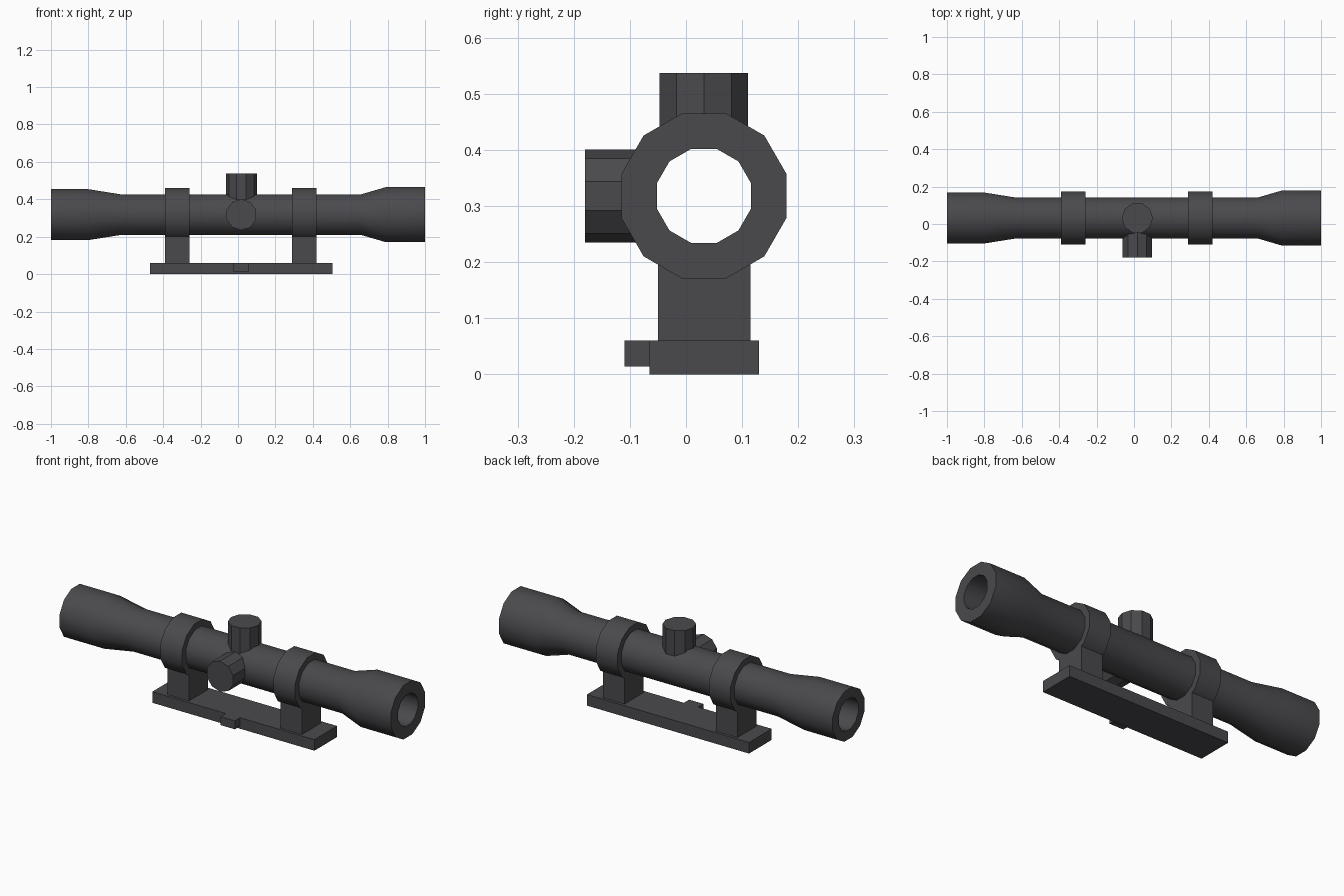
import bpy, bmesh, math
from mathutils import Matrix, Vector

cube = bpy.data.objects.get("Cube")
if cube:
    bpy.data.objects.remove(cube, do_unlink=True)

AXIS_Y, AXIS_Z = 0.032, 0.318      # centre line of the tube
TURRET_X = 0.018
FLAT = math.cos(math.pi / 12)      # flat-to-flat over corner radius, 12 sides

metal = bpy.data.materials.new("dark grey metal")
metal.use_nodes = True
COLOUR = (0.068, 0.066, 0.073, 1)
metal.diffuse_color = COLOUR
metal.node_tree.nodes["Principled BSDF"].inputs["Base Color"].default_value = COLOUR


def add_object(name, bm, smooth=False):
    bmesh.ops.recalc_face_normals(bm, faces=bm.faces)
    mesh = bpy.data.meshes.new(name)
    bm.to_mesh(mesh)
    bm.free()
    mesh.materials.append(metal)
    obj = bpy.data.objects.new(name, mesh)
    bpy.context.collection.objects.link(obj)
    bpy.ops.object.select_all(action='DESELECT')
    obj.select_set(True)
    bpy.context.view_layer.objects.active = obj
    if smooth:
        bpy.ops.object.shade_smooth_by_angle(angle=math.radians(32))
    return obj


def lathe(name, profile, sides=12):
    """Revolve a closed loop of (x, flat radius) points about the tube axis."""
    bm = bmesh.new()
    rings = []
    for i in range(sides):
        a = (i + 0.5) * math.tau / sides
        rings.append([bm.verts.new((x, AXIS_Y + r / FLAT * math.cos(a),
                                    AXIS_Z + r / FLAT * math.sin(a)))
                      for x, r in profile])
    n = len(profile)
    for i in range(sides):
        a, b = rings[i], rings[(i + 1) % sides]
        for j in range(n):
            k = (j + 1) % n
            bm.faces.new((a[j], a[k], b[k], b[j]))
    return add_object(name, bm, smooth=True)


def box(name, lo, hi):
    lo, hi = Vector(lo), Vector(hi)
    bm = bmesh.new()
    bmesh.ops.create_cube(bm, size=1, matrix=Matrix.Translation((lo + hi) / 2)
                          @ Matrix.Diagonal((*(hi - lo), 1)))
    return add_object(name, bm)


def prism(name, sides, radius, depth, matrix):
    bm = bmesh.new()
    bmesh.ops.create_cone(bm, cap_ends=True, segments=sides, radius1=radius,
                          radius2=radius, depth=depth, matrix=matrix)
    return add_object(name, bm)


# Hollow main tube with a flared bell at each end
BORE = 0.084
lathe("scope_tube", [(-1, 0.136), (-0.8, 0.136), (-0.63, 0.109), (0.66, 0.109),
                     (0.79, 0.147), (1, 0.147), (1, BORE), (-1, BORE)])

# Adjustment turrets, trimmed so that they stay clear of the bore
cutter = prism("bore_cutter", 24, 0.097, 1,
               Matrix.Translation((TURRET_X, AXIS_Y, AXIS_Z))
               @ Matrix.Rotation(math.pi / 2, 4, 'Y'))
cutter.hide_render = True


def turret(name, start, end, turn):
    start, end = Vector(start), Vector(end)
    direction = end - start
    matrix = (Matrix.Translation((start + end) / 2)
              @ direction.to_track_quat('Z', 'Y').to_matrix().to_4x4()
              @ Matrix.Rotation(turn, 4, 'Z'))
    obj = prism(name, 10, 0.083, direction.length, matrix)
    trim = obj.modifiers.new("bore trim", 'BOOLEAN')
    trim.operation = 'DIFFERENCE'
    trim.object = cutter
    trim.solver = 'EXACT'
    bpy.ops.object.modifier_apply(modifier=trim.name)


turret("top_turret", (TURRET_X, AXIS_Y, AXIS_Z + 0.04),
       (TURRET_X, AXIS_Y, 0.537), math.pi / 2)
turret("side_turret", (TURRET_X, AXIS_Y - 0.04, AXIS_Z),
       (TURRET_X, -0.18, AXIS_Z), 0)
bpy.data.objects.remove(cutter, do_unlink=True)

# Clamp rings and the posts below them
for side, x0, x1 in (("right", -0.39, -0.26), ("left", 0.29, 0.42)):
    lathe(side + "_ring", [(x0, 0.142), (x1, 0.142), (x1, 0.1), (x0, 0.1)])
    box(side + "_post", (x0, -0.05, 0.05), (x1, 0.115, 0.22))

# Mounting rail with its lock lug
box("mount_base", (-0.47, -0.065, 0), (0.505, 0.13, 0.06))
box("lock_lug", (-0.027, -0.11, 0.014), (0.058, -0.06, 0.06))
